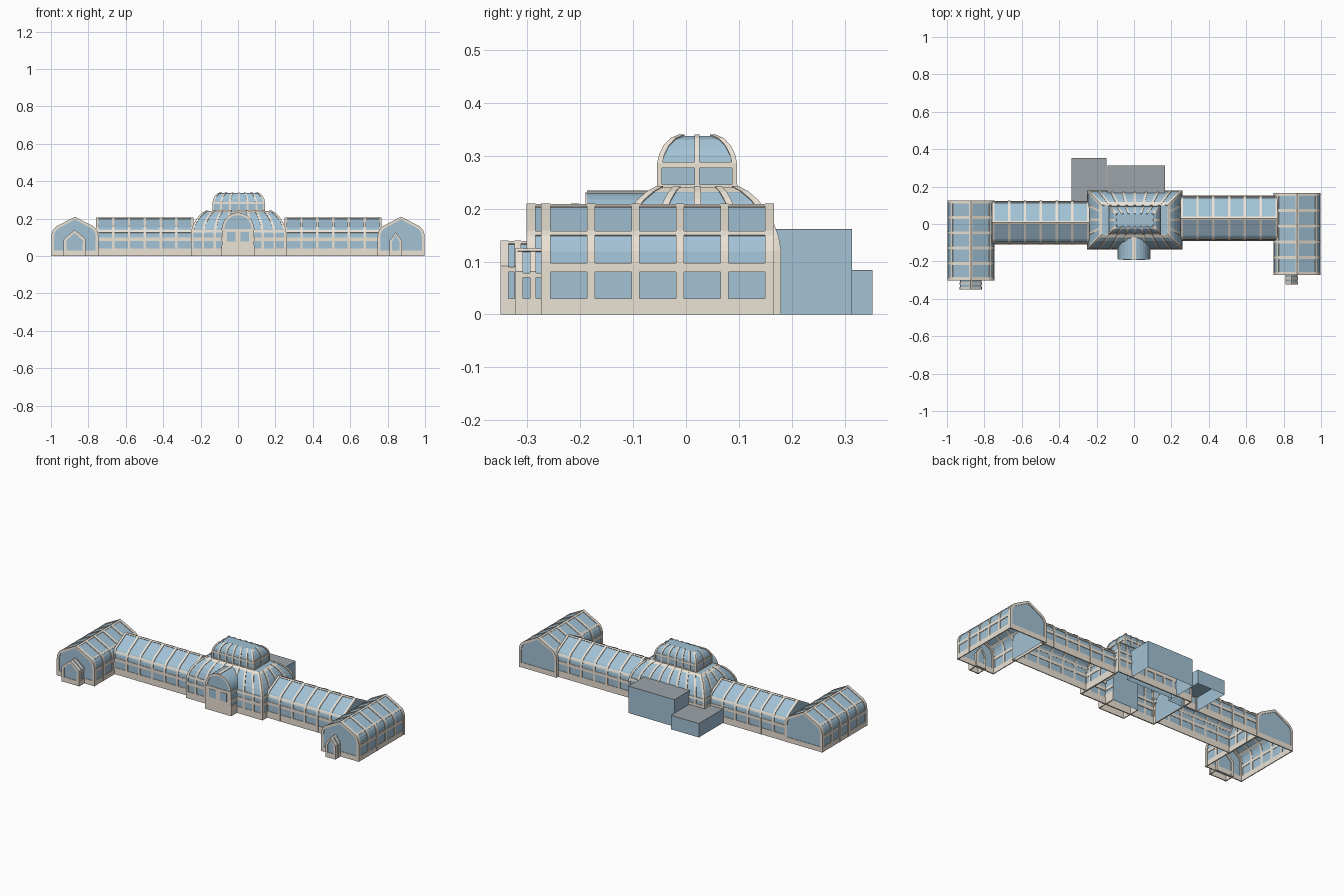
import bpy, bmesh, math
from mathutils import Vector

if "Cube" in bpy.data.objects:
    bpy.data.objects.remove(bpy.data.objects["Cube"])

COLORS = {"glass": (0.36, 0.54, 0.67, 1), "cream": (0.83, 0.76, 0.66, 1), "grey": (0.34, 0.37, 0.40, 1)}
MATS = {}
for key, col in COLORS.items():
    MATS[key] = bpy.data.materials.new(key)
    MATS[key].diffuse_color = col
PARTS = {}


def loft(name, mat, sections):
    """Skin a closed solid through rings of equal point count."""
    bm = PARTS.setdefault((name, mat), bmesh.new())
    rings = [[bm.verts.new(p) for p in s] for s in sections]
    n = len(rings[0])
    faces = [bm.faces.new(rings[0]), bm.faces.new(rings[-1])]
    for a, b in zip(rings, rings[1:]):
        for i in range(n):
            j = (i + 1) % n
            faces.append(bm.faces.new((a[i], a[j], b[j], b[i])))
    bmesh.ops.recalc_face_normals(bm, faces=faces)


def box(name, mat, x0, x1, y0, y1, z0, z1):
    loft(name, mat, [[(x0, y0, z), (x1, y0, z), (x1, y1, z), (x0, y1, z)] for z in (z0, z1)])


def cut(half, z0, z1):
    """Part of a rising half profile between two heights."""
    def at(z):
        for (xa, za), (xb, zb) in zip(half, half[1:]):
            if za <= z <= zb:
                return (xa + (xb - xa) * (z - za) / max(zb - za, 1e-9), z)
        return half[-1]
    return [at(z0)] + [p for p in half if z0 + 1e-4 < p[1] < z1 - 1e-4] + [at(z1)]


def offset(pts, d):
    """Move an open polyline sideways by d."""
    out = []
    for i, p in enumerate(pts):
        n = Vector((0, 0))
        for a, b in zip(pts[max(i - 1, 0):i + 1], pts[max(i - 1, 0) + 1:i + 2]):
            t = Vector(b) - Vector(a)
            n += Vector((t.y, -t.x)).normalized()
        n.normalize()
        out.append((p[0] + n.x * d, max(p[1] + n.y * d, 0)))
    return out


def mirror(pts):
    return [(-x, z) for x, z in reversed(pts)]


def greenhouse(name, axis, centre, half, a, b, ribs, bands, rib_w=0.015, ridge=0.004, rim=0.0):
    """Glazed hall: extruded profile, hoop ribs, lengthwise bands, gable trim."""
    full = half + mirror(half)[1:]

    def extrude(mat, pts, s, e):
        put = (lambda u, x, z: (u, centre + x, z)) if axis == "x" else (lambda u, x, z: (centre + x, u, z))
        part = name + ("_glass" if mat == "glass" else "_frame")
        loft(part, mat, [[put(u, x, z) for x, z in pts] for u in (s, e)])

    def strip(pts, s, e, d, inner=-0.002):
        extrude("cream", offset(pts, d) + offset(pts, inner)[::-1], s, e)

    extrude("glass", full, a, b)
    for i in range(ribs):
        u = a + rib_w * 0.4 + (b - a - rib_w * 0.8) * i / (ribs - 1)
        strip(full, u - rib_w / 2, u + rib_w / 2, 0.004)
    for z0, z1 in bands:
        seg = cut(half, z0, z1)
        strip(seg, a, b, 0.003)
        strip(mirror(seg), a, b, 0.003)
    top = cut(half, half[-1][1] - ridge, half[-1][1])
    strip(top + mirror(top)[1:], a, b, 0.003)
    if rim:
        for u in (a, b):
            strip(full, u - 0.004, u + 0.004, 0.004, -rim)
            w = half[0][0]
            extrude("cream", [(-w, 0), (w, 0), (w, 0.03), (-w, 0.03)], u - 0.003, u + 0.003)


def dome(name, cx, cy, hx, hy, prof, nx, ny, bands, rib_w):
    """Rectangular curved hip roof; prof lists (inset, z)."""
    def ring(ins, z, d=0.0):
        x, y = hx - ins + d, hy - ins + d
        return [(cx - x, cy - y, z), (cx + x, cy - y, z), (cx + x, cy + y, z), (cx - x, cy + y, z)]
    loft(name + "_glass", "glass", [ring(i, z) for i, z in prof])
    half = [(-i, z) for i, z in prof]
    for z0, z1 in bands:
        # each band is a hollow frame of four lofted sides
        seg = cut(half, z0, z1)
        (xa, za), (xb, zb) = seg[0], seg[-1]
        for k in range(4):
            secs = []
            for c in (k, (k + 1) % 4):
                secs.append([ring(-xa, za, 0.003)[c], ring(-xb, zb, 0.003)[c],
                             ring(-xb, zb, -0.004)[c], ring(-xa, za, -0.004)[c]])
            loft(name + "_frame", "cream", secs)
    outer, inner = offset(half, 0.003), offset(half, -0.002)
    # ribs fan out from the small top to the wide base
    for h, k, n, swap in ((hx, hy, nx, False), (hy, hx, ny, True)):
        for s in (-1, 1):
            for j in range(n + 1):
                t = -1 + 2 * j / n
                secs = []
                for (xo, zo), (xi, zi) in zip(outer, inner):
                    sec = []
                    for x, z, w in ((xo, zo, -1), (xo, zo, 1), (xi, zi, 1), (xi, zi, -1)):
                        along = t * (h + xo) + w * rib_w / 2 - (t * rib_w / 2 if abs(t) == 1 else 0)
                        out = s * (k + x)
                        sec.append((cx + out, cy + along, z) if swap else (cx + along, cy + out, z))
                    secs.append(sec)
                loft(name + "_frame", "cream", secs)


def hall(w, top):
    """Half profile: upright wall, curved eave, straight slope to the ridge."""
    k = top / 0.205
    return [(w * f, z * k) for f, z in ((0.985, 0), (0.985, 0.1), (0.97, 0.118), (0.925, 0.134),
                                        (0.86, 0.146), (0.77, 0.155), (0, 0.205))]


# end pavilions, running front to back
PB = ((0, 0.03), (0.08, 0.097), (0.148, 0.155))
for side, cx, y0, y1 in (("left", -0.872, -0.298, 0.122), ("right", 0.872, -0.27, 0.163)):
    greenhouse(side + "_pavilion", "y", cx, hall(0.124, 0.206), y0, y1, 6, PB, rim=0.011)

# small gabled porches
greenhouse("left_porch", "y", -0.873, [(0.055, 0), (0.055, 0.09), (0, 0.136)], -0.347, -0.29, 3,
           ((0, 0.03), (0.08, 0.09)), 0.012, rim=0.013)
greenhouse("right_porch", "y", 0.843, [(0.029, 0), (0.029, 0.08), (0, 0.122)], -0.319, -0.26, 3,
           ((0, 0.03), (0.07, 0.078)), 0.012, rim=0.01)

# long wings
WB = ((0, 0.04), (0.08, 0.098), (0.124, 0.136))
greenhouse("left_wing", "x", 0.008, hall(0.115, 0.203), -0.757, -0.24, 7, WB, 0.013)
greenhouse("right_wing", "x", 0.03, hall(0.12, 0.203), 0.25, 0.767, 7, WB, 0.013)

# central pavilion and its raised lantern
dome("central_pavilion", 0.004, 0.022, 0.252, 0.155,
     [(0, 0), (0, 0.12), (0.004, 0.145), (0.013, 0.17), (0.026, 0.193), (0.043, 0.215), (0.06, 0.23), (0.078, 0.24)],
     8, 4, ((0, 0.04), (0.08, 0.1), (0.125, 0.138), (0.232, 0.24)), 0.013)
dome("lantern", 0.004, 0.021, 0.138, 0.073,
     [(0, 0.235), (0, 0.285), (0.004, 0.302), (0.012, 0.318), (0.024, 0.331), (0.04, 0.338)],
     6, 2, ((0.235, 0.246), (0.277, 0.288)), 0.01)

# arched entrance with a cream front, two panes and a glazed fan
arch = [(0.085, 0), (0.085, 0.148)] + [(0.085 * math.cos(a), 0.148 + 0.083 * math.sin(a))
                                      for a in [math.pi / 2 * i / 8 for i in range(1, 9)]]
arch[-1] = (0, 0.231)
greenhouse("entrance", "y", 0, arch, -0.187, -0.07, 0, ((0, 0.06), (0.08, 0.098), (0.138, 0.15)), ridge=0.001)
box("entrance_front", "cream", -0.085, 0.085, -0.19, -0.184, 0, 0.145)
for s in (-1, 1):
    box("entrance_panes", "glass", s * 0.036 - 0.022, s * 0.036 + 0.022, -0.192, -0.186, 0.078, 0.128)
inner_arch = [(x * 0.84, 0.148 + (z - 0.148) * 0.84) for x, z in arch[1:]]
rim = arch[1:] + mirror(arch[1:])[1:] + (inner_arch + mirror(inner_arch)[1:])[::-1]
loft("entrance_arch_rim", "cream", [[(x, y, z) for x, z in rim] for y in (-0.19, -0.184)])

# plain service blocks at the back
for name, x0, x1, y0, y1, h in (("rear_block", -0.143, 0.165, 0.14, 0.314, 0.162),
                                ("rear_annex", -0.333, -0.146, 0.11, 0.353, 0.084)):
    box(name + "_glass", "glass", x0, x1, y0, y1, 0, h - 0.002)
    box(name + "_roof", "grey", x0, x1, y0, y1, h - 0.002, h)

for (name, mat), bm in PARTS.items():
    # shells stand open on the ground
    if mat == "glass" and name != "entrance_panes":
        floor = [f for f in bm.faces if all(v.co.z < 1e-5 for v in f.verts)]
        bmesh.ops.delete(bm, geom=floor, context="FACES_ONLY")
    me = bpy.data.meshes.new(name)
    bm.to_mesh(me)
    bm.free()
    me.materials.append(MATS[mat])
    bpy.context.collection.objects.link(bpy.data.objects.new(name, me))

for m in bpy.data.materials:
    if m.users and not m.is_grease_pencil:
        m.use_nodes = True
        m.node_tree.nodes["Principled BSDF"].inputs["Base Color"].default_value = m.diffuse_color
